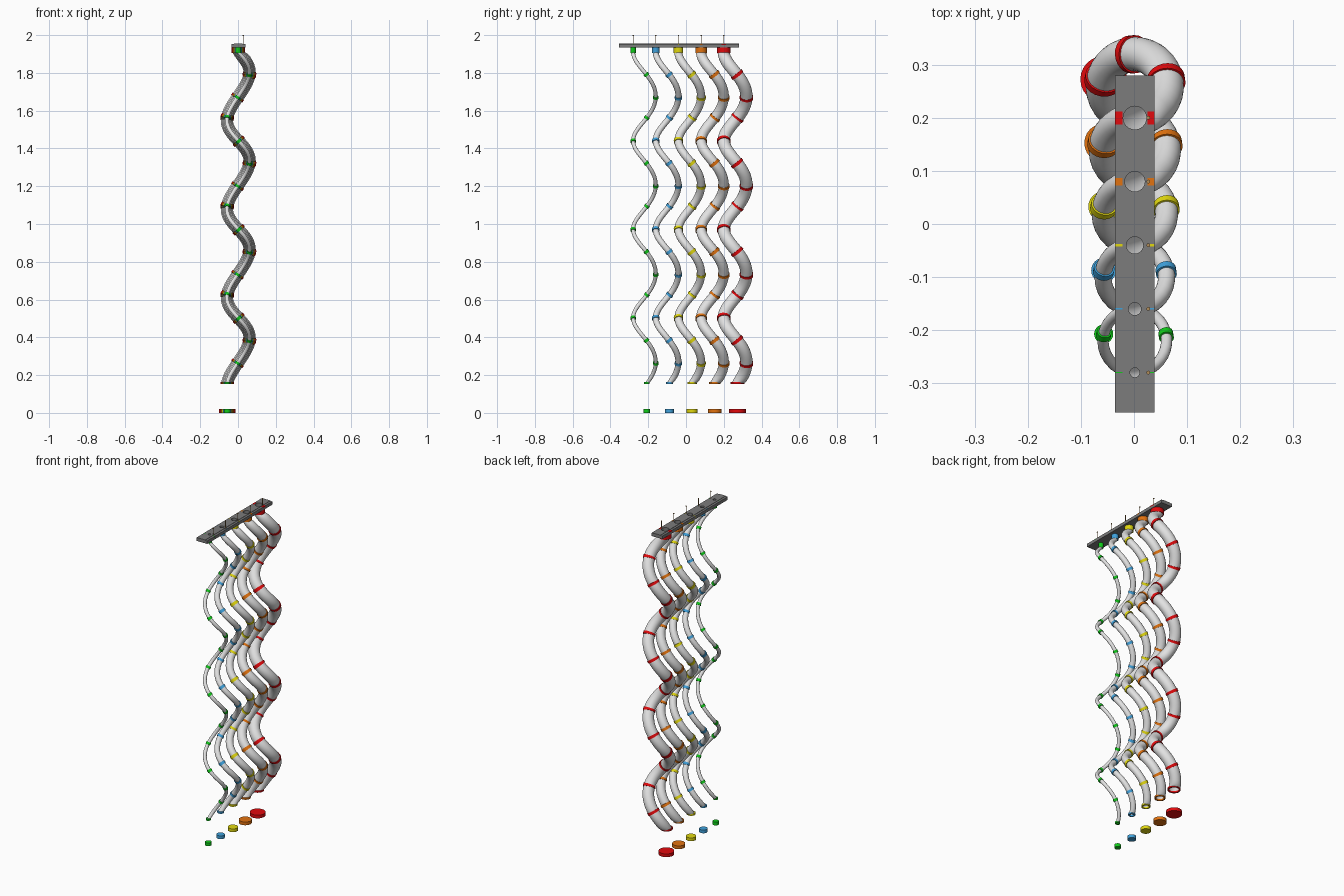
import bpy, bmesh, math
from mathutils import Vector

if "Cube" in bpy.data.objects:
    bpy.data.objects.remove(bpy.data.objects["Cube"])

def material(name, rgb):
    m = bpy.data.materials.new(name)
    m.diffuse_color = (*rgb, 1)
    m.use_nodes = True
    m.node_tree.nodes["Principled BSDF"].inputs["Base Color"].default_value = m.diffuse_color
    return m

GLASS = material("pale grey", (0.76, 0.76, 0.76))
GREY = material("dark grey", (0.2, 0.2, 0.2))
TAN = material("tan wire", (0.45, 0.27, 0.1))
GREEN = material("green", (0.005, 0.6, 0.01))
BLUE = material("blue", (0.05, 0.36, 0.72))
YELLOW = material("yellow", (0.76, 0.69, 0.005))
ORANGE = material("orange", (0.76, 0.17, 0.005))
RED = material("red", (0.76, 0.003, 0.004))

PITCH, AMP, TOP, X0 = 0.469, 0.06, 1.91, 0.0015
U_END = 3.74          # number of turns
SIDES = 24

def finish(name, bm, mat, smooth=True):
    bmesh.ops.recalc_face_normals(bm, faces=bm.faces)
    me = bpy.data.meshes.new(name)
    bm.to_mesh(me)
    bm.free()
    me.materials.append(mat)
    ob = bpy.data.objects.new(name, me)
    bpy.context.collection.objects.link(ob)
    if smooth:
        bpy.ops.object.select_all(action='DESELECT')
        ob.select_set(True)
        bpy.context.view_layer.objects.active = ob
        bpy.ops.object.shade_smooth_by_angle(angle=math.radians(40))
    return ob

def path(u, y0):
    a = 2 * math.pi * u + 0.15 * math.sin(2 * math.pi * u)
    return Vector((X0 + AMP * math.sin(a), y0 + AMP * (1 - math.cos(a)), TOP - PITCH * u))

def section(u, y0, r):
    """Ring across the helix; it turns horizontal at both tube ends."""
    t = (path(u + 0.005, y0) - path(u - 0.005, y0)).normalized()
    w = min(1, max(0, min(u, U_END - u)) / 0.08)
    t = Vector((0, 0, -1)).lerp(t, w).normalized()
    side = t.cross(Vector((0, 1, 0))).normalized()
    up = side.cross(t)
    c = path(u, y0)
    return [c + r * (math.cos(k) * side + math.sin(k) * up)
            for k in (2 * math.pi * i / SIDES for i in range(SIDES))]

def skin(bm, rings, closed=False):
    vs = [[bm.verts.new(p) for p in ring] for ring in rings]
    pairs = list(zip(vs, vs[1:])) + ([(vs[-1], vs[0])] if closed else [])
    for a, b in pairs:
        for i in range(SIDES):
            j = (i + 1) % SIDES
            bm.faces.new((a[i], a[j], b[j], b[i]))

def circle(x, y, z, r):
    return [Vector((x + r * math.cos(k), y + r * math.sin(k), z))
            for k in (2 * math.pi * i / SIDES for i in range(SIDES))]

def lathe(bm, x, y, profile, closed=False, caps=False):
    skin(bm, [circle(x, y, z, r) for r, z in profile], closed)
    if caps:
        bmesh.ops.holes_fill(bm, edges=[e for e in bm.edges if e.is_boundary], sides=0)

def box(bm, x0, x1, y0, y1, z0, z1):
    res = bmesh.ops.create_cube(bm, size=1)
    for v in res["verts"]:
        v.co = Vector(((x0 + x1) / 2 + v.co.x * (x1 - x0),
                       (y0 + y1) / 2 + v.co.y * (y1 - y0),
                       (z0 + z1) / 2 + v.co.z * (z1 - z0)))

# name, colour, top y, tube radius, disc radius, plate hole radius, half mark length
TUBES = [("green", GREEN, -0.28, 0.0105, 0.018, 0.009, 0.0012),
         ("blue", BLUE, -0.16, 0.016, 0.0235, 0.012, 0.0015),
         ("yellow", YELLOW, -0.04, 0.0215, 0.029, 0.016, 0.002),
         ("orange", ORANGE, 0.08, 0.027, 0.0365, 0.019, 0.007),
         ("red", RED, 0.20, 0.0325, 0.044, 0.022, 0.0125)]

cut = bmesh.new()
for name, mat, y0, r, cap_r, hole_r, mark in TUBES:
    # spiral tube, open at both ends
    bm = bmesh.new()
    n = 120
    skin(bm, [section(U_END * i / n, y0, r) for i in range(n + 1)])
    finish(name + "_spiral_tube", bm, GLASS)

    # coloured bands four times per turn
    bm = bmesh.new()
    stops = [k + f for k in range(4) for f in (0.253, 0.512, 0.74, 1.005)]
    for u in (s for s in stops if s < U_END - 0.05):
        d, R = 0.012, r + 0.0035
        skin(bm, [section(u - d, y0, r - 0.0005), section(u - d, y0, R),
                  section(u + d, y0, R), section(u + d, y0, r - 0.0005)])
    finish(name + "_bands", bm, mat)

    # end ring and the matching disc below it
    end = path(U_END, y0)
    bm = bmesh.new()
    lathe(bm, end.x, end.y, [(r - 0.004, 0.154), (r + 0.0035, 0.154),
                             (r + 0.0035, 0.164), (r - 0.004, 0.164)], closed=True)
    finish(name + "_end_ring", bm, mat)
    bm = bmesh.new()
    lathe(bm, end.x, end.y, [(cap_r, 0), (cap_r, 0.02)], caps=True)
    finish(name + "_floor_disc", bm, mat)

    # collar under the plate
    bm = bmesh.new()
    lathe(bm, X0, y0, [(r - 0.001, 1.906), (r + 0.0035, 1.906),
                       (r + 0.0035, 1.936), (r - 0.001, 1.936)], closed=True)
    finish(name + "_collar", bm, mat)

    # colour marks on both edges of the plate
    bm = bmesh.new()
    for s in (-1, 1):
        xs = sorted((X0 + s * 0.0235, X0 + s * 0.0372))
        box(bm, *xs, y0 - mark, y0 + mark, 1.947, 1.9535)
    finish(name + "_marks", bm, mat, smooth=False)

    # thin hanging wire with a small head
    bm = bmesh.new()
    lathe(bm, 0.027, y0, [(0.0016, 1.94), (0.0016, 1.995), (0.0035, 1.996),
                          (0.0035, 2.0)], caps=True)
    finish(name + "_wire", bm, TAN)

    lathe(cut, X0, y0, [(hole_r, 1.9), (hole_r, 1.98)], caps=True)

# flat top plate with one hole per tube
cutter = finish("hole_cutter", cut, GREY, smooth=False)
cutter.hide_render = True
cutter.hide_set(True)
bm = bmesh.new()
box(bm, X0 - 0.0235, X0 + 0.0235, -0.355, 0.28, 1.934, 1.955)
plate = finish("top_plate", bm, GREY, smooth=False)
mod = plate.modifiers.new("holes", 'BOOLEAN')
mod.operation, mod.solver, mod.object = 'DIFFERENCE', 'EXACT', cutter

# slightly lower strips along both long edges
bm = bmesh.new()
for s in (-1, 1):
    xs = sorted((X0 + s * 0.0235, X0 + s * 0.037))
    box(bm, *xs, -0.355, 0.28, 1.934, 1.953)
finish("plate_edge_strips", bm, GREY, smooth=False)
